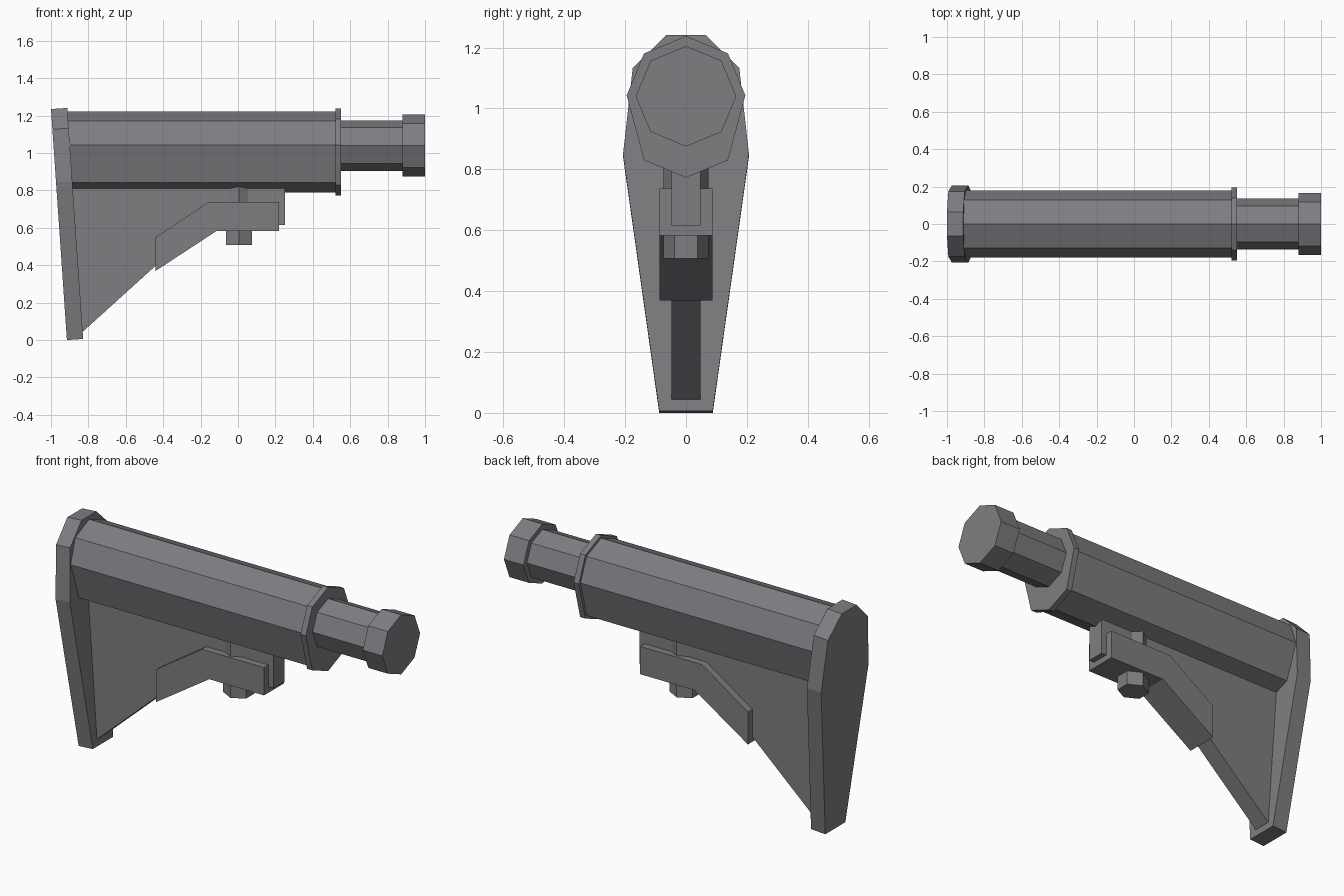
import bpy, bmesh
from math import sin, cos, tau
from mathutils import Vector

cube = bpy.data.objects.get("Cube")
if cube:
    bpy.data.objects.remove(cube, do_unlink=True)

grey = bpy.data.materials.new("gunmetal_grey")
grey.use_nodes = True
colour = (0.21, 0.21, 0.225, 1)
grey.diffuse_color = colour
grey.node_tree.nodes["Principled BSDF"].inputs["Base Color"].default_value = colour


def prism(name, ring, offset):
    """Closed flat-sided solid: a ring of points swept along an offset."""
    bm = bmesh.new()
    a = [bm.verts.new(p) for p in ring]
    b = [bm.verts.new(Vector(p) + Vector(offset)) for p in ring]
    n = len(ring)
    bm.faces.new(a)
    bm.faces.new(b[::-1])
    for i in range(n):
        j = (i + 1) % n
        bm.faces.new((a[i], b[i], b[j], a[j]))
    bmesh.ops.recalc_face_normals(bm, faces=bm.faces)
    mesh = bpy.data.meshes.new(name)
    bm.to_mesh(mesh)
    bm.free()
    mesh.materials.append(grey)
    obj = bpy.data.objects.new(name, mesh)
    bpy.context.collection.objects.link(obj)
    return obj


def tube(name, x0, x1, radius, z, drop=0):
    """Octagonal bar along x whose lower corners may be pulled down."""
    ring = []
    for i in range(8):
        up = cos(tau * i / 8)
        ring.append((x0, radius * sin(tau * i / 8),
                     z + radius * up - (drop if up < -0.1 else 0)))
    return prism(name, ring, (x1 - x0, 0, 0))


def slab(name, profile, half_width):
    """Side profile in x and z, given thickness across y."""
    return prism(name, [(x, -half_width, z) for x, z in profile],
                 (0, 2 * half_width, 0))


# Barrel-shaped body, collar, rod and end cap
tube("body", -0.94, 0.53, 0.18, 1.043, 0.073)
tube("collar", 0.52, 0.552, 0.195, 1.043, 0.075)
tube("rod", 0.54, 0.89, 0.135, 1.04)
tube("end_cap", 0.88, 1.0, 0.165, 1.04)

# Leaning shoulder plate, mirrored across y
half = [(0.065, 1.235), (0.175, 1.127), (0.207, 0.843), (0.088, 0)]
outline = half + [(-y, z) for y, z in reversed(half)]
prism("shoulder_plate",
      [(-1 + (1.235 - z) * 0.069, y, z) for y, z in outline],
      (0.087, 0, 0.006))

# Triangular web under the body
slab("web", [(-0.93, 0.87), (-0.87, 0.04), (-0.835, 0.04), (-0.2, 0.615),
             (0.25, 0.615), (0.25, 0.87)], 0.048)

# Adjustment lever wrapped around the web
slab("lever", [(-0.44, 0.37), (-0.44, 0.55), (-0.16, 0.737), (0.22, 0.737),
               (0.22, 0.583), (-0.115, 0.583)], 0.087)

# Six-sided pin through the lever
prism("pin", [(0.005 + 0.081 * sin(tau * i / 6), 0.074 * cos(tau * i / 6), 0.507)
              for i in range(6)], (0, 0, 0.38))
